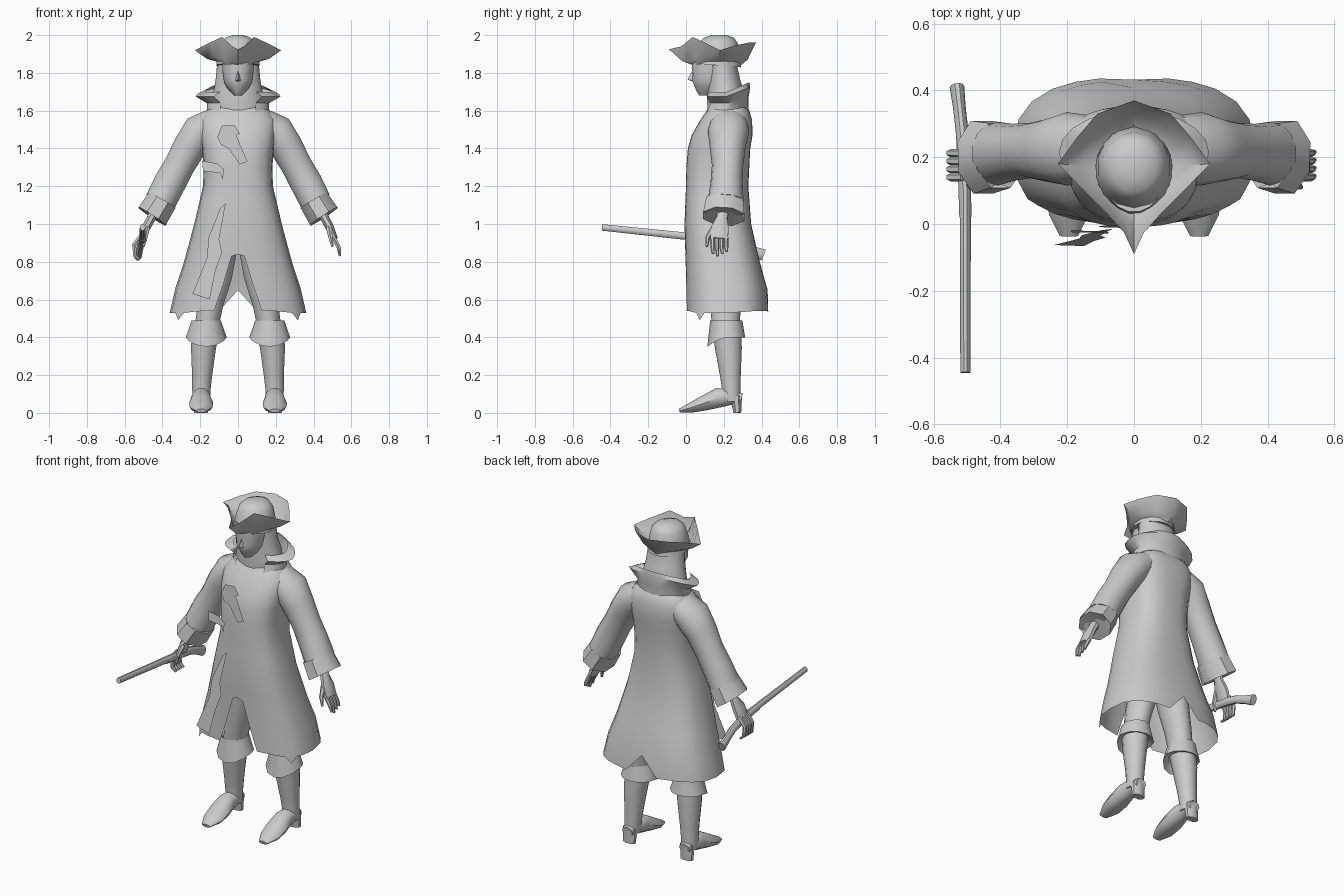
import bpy, bmesh, math
from mathutils import Vector

grey = bpy.data.materials.new("plain grey")
grey.diffuse_color = (0.6, 0.6, 0.6, 1)


def make(name, verts, faces, closed=True):
    """Mesh object from points and faces, smooth with sharp creases."""
    bm = bmesh.new()
    vs = [bm.verts.new(v) for v in verts]
    for f in faces:
        bm.faces.new([vs[i] for i in f])
    if closed:
        bmesh.ops.recalc_face_normals(bm, faces=bm.faces)
    me = bpy.data.meshes.new(name)
    bm.to_mesh(me)
    bm.free()
    me.materials.append(grey)
    ob = bpy.data.objects.new(name, me)
    bpy.context.collection.objects.link(ob)
    return ob


def tube(name, pts, n=12, ref=(0, 1, 0), m=1, caps=True):
    """Loft of ellipses along a path of (x, y, z, half width, half width on ref axis)."""
    P = [Vector((p[0] * m, p[1], p[2])) for p in pts]
    verts, faces = [], []
    for i, p in enumerate(pts):
        t = (P[min(i + 1, len(P) - 1)] - P[max(i - 1, 0)]).normalized()
        v = Vector(ref)
        v = (v - t * v.dot(t)).normalized()
        u = v.cross(t)
        for k in range(n):
            a = math.tau * (k + 0.5) / n
            verts.append(P[i] + u * p[3] * math.cos(a) + v * p[4] * math.sin(a))
    for i in range(len(P) - 1):
        for k in range(n):
            k2 = (k + 1) % n
            faces.append((i * n + k, i * n + k2, i * n + n + k2, i * n + n + k))
    if caps:
        faces.append(tuple(range(n))[::-1])
        faces.append(tuple(range((len(P) - 1) * n, len(P) * n)))
    return make(name, verts, faces)


def grid(name, rows, wrap=False):
    """Sheet through rows of points."""
    n = len(rows[0])
    faces = [(i * n + j, i * n + (j + 1) % n, i * n + n + (j + 1) % n, i * n + n + j)
             for i in range(len(rows) - 1) for j in range(n if wrap else n - 1)]
    return make(name, [p for r in rows for p in r], faces)


def interp(keys, x):
    """Linear lookup in rising key rows."""
    for a, b in zip(keys, keys[1:]):
        if x <= b[0]:
            f = max(0, (x - a[0]) / (b[0] - a[0]))
            return [p + (q - p) * f for p, q in zip(a[1:], b[1:])]
    return keys[-1][1:]


def soft(s, p):
    return math.copysign(abs(s) ** p, s)


# Coat: z, half width, front y, back y
PROFILE = [(0.49, 0.37, 0.0, 0.44), (0.64, 0.338, 0.0, 0.435), (0.8, 0.285, -0.002, 0.39),
           (1.0, 0.232, -0.008, 0.345), (1.2, 0.185, 0.0, 0.33), (1.3, 0.182, 0.002, 0.335),
           (1.4, 0.19, 0.01, 0.34), (1.47, 0.2, 0.03, 0.352), (1.55, 0.205, 0.075, 0.35),
           (1.6, 0.17, 0.11, 0.335), (1.64, 0.11, 0.14, 0.3)]
# Hem height by angle from the front, with split front, corner tips and back notch
HEM = [(0, 0.84), (0.06, 0.83), (0.15, 0.68), (0.25, 0.54), (0.42, 0.54), (0.6, 0.535),
       (0.82, 0.53), (0.95, 0.49), (1.1, 0.53), (1.3, 0.53), (1.57, 0.53), (1.9, 0.535),
       (2.2, 0.54), (2.5, 0.54), (2.75, 0.54), (2.95, 0.535), (math.pi, 0.65)]


def coat_point(a, z, p=0.75):
    rx, f, b = interp(PROFILE, z)
    return (rx * soft(math.sin(a), p), (f + b) / 2 - (b - f) / 2 * soft(math.cos(a), p), z)


cols = HEM + [(math.tau - a, h) for a, h in HEM[-2:0:-1]]
rows = [[coat_point(a, z) for a, h in cols]
        for z in (1.64, 1.6, 1.55, 1.47, 1.4, 1.3, 1.2, 1.1, 1.0, 0.9)]
rows += [[coat_point(a, 0.9 + (h - 0.9) * f) for a, h in cols] for f in (0.3, 0.65, 1)]
grid("coat", rows, wrap=True)

# Standing collar, open at the front
crows = []
for z, rx, cy, ry, lift in ((1.59, 0.165, 0.21, 0.12, 0), (1.64, 0.165, 0.22, 0.11, 0.02),
                            (1.675, 0.225, 0.215, 0.125, 0.05), (1.7, 0.17, 0.22, 0.115, 0.05)):
    crows.append([(rx * math.sin(a), cy - ry * math.cos(a), z + lift * max(0, -math.cos(a)))
                  for a in [0.6 + (math.tau - 1.2) * k / 16 for k in range(17)]])
grid("collar", crows)

# Head, nose, neck and long hair
tube("head", [(0, 0.13, 1.88, 0.085, 0.095), (0, 0.125, 1.82, 0.085, 0.097),
              (0, 0.125, 1.785, 0.08, 0.09), (0, 0.12, 1.75, 0.075, 0.09),
              (0, 0.115, 1.72, 0.058, 0.075), (0, 0.11, 1.695, 0.035, 0.055),
              (0, 0.11, 1.68, 0.02, 0.04)], 16)
make("nose", [(0, 0.032, 1.81), (-0.018, 0.04, 1.758), (0.018, 0.04, 1.758), (0, 0.008, 1.765),
              (0, 0.045, 1.75)], [(0, 1, 3), (0, 3, 2), (3, 1, 4), (3, 4, 2)])
tube("neck", [(0, 0.17, 1.75, 0.055, 0.06), (0, 0.19, 1.6, 0.075, 0.07)])
tube("hair", [(0, 0.19, 1.88, 0.11, 0.08), (0, 0.195, 1.82, 0.115, 0.08),
              (0, 0.2, 1.75, 0.122, 0.09), (0, 0.21, 1.69, 0.135, 0.1),
              (0, 0.21, 1.63, 0.15, 0.1), (0, 0.2, 1.58, 0.13, 0.09)], 16)

# Three cornered hat: upturned brim and domed crown
half = [(0, -0.09, 1.925), (0.03, -0.025, 1.94), (0.085, 0.035, 1.99), (0.15, 0.1, 1.96),
        (0.228, 0.18, 1.92), (0.17, 0.26, 1.945), (0.11, 0.33, 1.96), (0, 0.37, 1.96)]
edge = half + [(-x, y, z) for x, y, z in half[-2:0:-1]]
inner, mid = [], []
for x, y, z in edge:
    a = math.atan2(x, 0.165 - y)
    low = 1.84 + (0.02 if abs(x) > 0.1 else 0)
    inner.append((0.115 * math.sin(a), 0.165 - 0.125 * math.cos(a), low))
    mid.append((0.45 * x + 0.55 * inner[-1][0], 0.45 * y + 0.55 * inner[-1][1],
                low * 0.75 + z * 0.25))
grid("hat_brim", [inner, mid, edge], wrap=True)
tube("hat_crown", [(0, 0.165, 1.84, 0.118, 0.128), (0, 0.17, 1.9, 0.11, 0.115),
                   (0, 0.175, 1.96, 0.095, 0.1), (0, 0.175, 1.985, 0.07, 0.08),
                   (0, 0.175, 2.0, 0.03, 0.04)], 14)

for m, side in ((1, "left"), (-1, "right")):
    # Sleeve, shoulder cap and turned back cuff
    tube(side + "_sleeve", [(0.13, 0.225, 1.535, 0.08, 0.1), (0.2, 0.225, 1.49, 0.098, 0.11),
                            (0.255, 0.22, 1.41, 0.09, 0.095), (0.31, 0.22, 1.31, 0.083, 0.083),
                            (0.36, 0.215, 1.22, 0.087, 0.085), (0.41, 0.21, 1.12, 0.085, 0.095)],
         14, m=m)
    tube(side + "_cuff", [(0.415, 0.205, 1.11, 0.07, 0.08), (0.402, 0.205, 1.125, 0.088, 0.105),
                          (0.455, 0.2, 1.04, 0.093, 0.118), (0.445, 0.2, 1.06, 0.07, 0.09)],
         8, m=m, caps=False)
    # Hand with fingers; the right one closes round the pistol
    tube(side + "_hand", [(0.425, 0.2, 1.1, 0.03, 0.035), (0.46, 0.19, 1.03, 0.025, 0.03),
                          (0.487, 0.18, 0.98, 0.024, 0.05), (0.51, 0.175, 0.92, 0.02, 0.05)],
         8, m=m)
    for k in range(4):
        y = 0.14 + 0.024 * k
        tip = 0.83 + 0.012 * abs(k - 1)
        path = [(0.505, y, 0.93, 0.014, 0.013), (0.532, y, 0.88, 0.012, 0.012),
                (0.54, y + 0.004, tip, 0.007, 0.007)]
        if m < 0:
            path = [(0.51, y, 0.94, 0.014, 0.013), (0.55, y, 0.89, 0.013, 0.012),
                    (0.545, y, 0.83, 0.011, 0.011), (0.52, y, 0.81, 0.007, 0.007)]
        tube(f"{side}_finger_{k + 1}", path, 6, m=m)
    tube(side + "_thumb", [(0.48, 0.15, 0.98, 0.016, 0.018), (0.49, 0.115, 0.93, 0.013, 0.013),
                           (0.5, 0.11, 0.88, 0.007, 0.007)], 6, m=m)
    # Trouser leg
    tube(side + "_trouser_leg", [(0.085, 0.21, 0.88, 0.085, 0.11), (0.11, 0.21, 0.72, 0.08, 0.1),
                                 (0.145, 0.21, 0.58, 0.07, 0.085),
                                 (0.165, 0.21, 0.46, 0.065, 0.075)], 12, m=m)
    # Boot shaft, foot and heel
    tube(side + "_boot_shaft", [(0.17, 0.215, 0.47, 0.075, 0.08), (0.183, 0.225, 0.34, 0.068, 0.073),
                                (0.19, 0.235, 0.2, 0.055, 0.057), (0.194, 0.24, 0.12, 0.05, 0.05),
                                (0.195, 0.24, 0.06, 0.048, 0.05)], 12, m=m)
    tube(side + "_boot_foot", [(0.195, 0.295, 0.075, 0.03, 0.035), (0.195, 0.24, 0.085, 0.045, 0.048),
                               (0.195, 0.17, 0.08, 0.055, 0.052), (0.195, 0.1, 0.053, 0.043, 0.064),
                               (0.195, 0.03, 0.029, 0.029, 0.06), (0.195, -0.035, 0.011, 0.011, 0.028)],
         10, ref=(1, 0, 0), m=m)
    tube(side + "_boot_heel", [(0.195, 0.265, 0.09, 0.045, 0.034), (0.197, 0.272, 0.0, 0.04, 0.022)],
         8, m=m)
    # Flared boot top, dipping to a point in front
    brows = []
    for z, r, ry, dip in ((0.47, 0.06, 0.07, 0), (0.49, 0.077, 0.085, 0),
                          (0.4, 0.108, 0.1, 0.05), (0.41, 0.07, 0.075, 0)):
        brows.append([(m * (0.168 + r * math.sin(a)), 0.213 - ry * math.cos(a),
                       z - dip * max(0, math.cos(a)) ** 1.5)
                      for a in [math.tau * k / 12 for k in range(12)]])
    grid(side + "_boot_top", brows, wrap=True)

# Pistol: long barrel, then a stock bending down into the grip
tube("pistol_barrel", [(-0.505, -0.445, 0.982, 0.018, 0.015), (-0.505, 0.1, 0.925, 0.021, 0.017)],
     10, ref=(1, 0, 0))
tube("pistol_grip", [(-0.505, 0.02, 0.93, 0.022, 0.018), (-0.508, 0.18, 0.912, 0.026, 0.02),
                     (-0.515, 0.28, 0.89, 0.024, 0.019), (-0.523, 0.35, 0.86, 0.025, 0.019),
                     (-0.53, 0.41, 0.835, 0.032, 0.022)], 10, ref=(1, 0, 0))


# Loose sheets on the coat front: outline in (x, z), y tilting with height
def scrap(name, outline, y0, z0, slope):
    make(name, [(x, y0 + (z - z0) * slope, z) for x, z in outline],
         [tuple(range(len(outline)))], closed=False)


scrap("sash_tail", [(-0.065, 1.11), (-0.095, 1.08), (-0.155, 0.93), (-0.165, 0.82), (-0.24, 0.63),
                    (-0.15, 0.6), (-0.12, 0.75), (-0.085, 0.85), (-0.1, 0.92)], -0.015, 1.11, 0.1)
scrap("chest_buckle", [(-0.11, 1.46), (-0.085, 1.52), (-0.02, 1.525), (0.01, 1.48), (-0.01, 1.47),
                       (0.05, 1.33), (0.01, 1.315), (-0.05, 1.4), (-0.09, 1.42)], -0.005, 1.5, 0.06)
scrap("belt_end", [(-0.19, 1.335), (-0.11, 1.32), (-0.075, 1.29), (-0.08, 1.235), (-0.095, 1.27),
                   (-0.185, 1.28)], -0.02, 1.33, 0.1)

# Smooth shading with sharp creases
for ob in bpy.context.scene.objects:
    ob.select_set(True)
    bpy.context.view_layer.objects.active = ob
bpy.ops.object.shade_smooth_by_angle(angle=math.radians(40))
